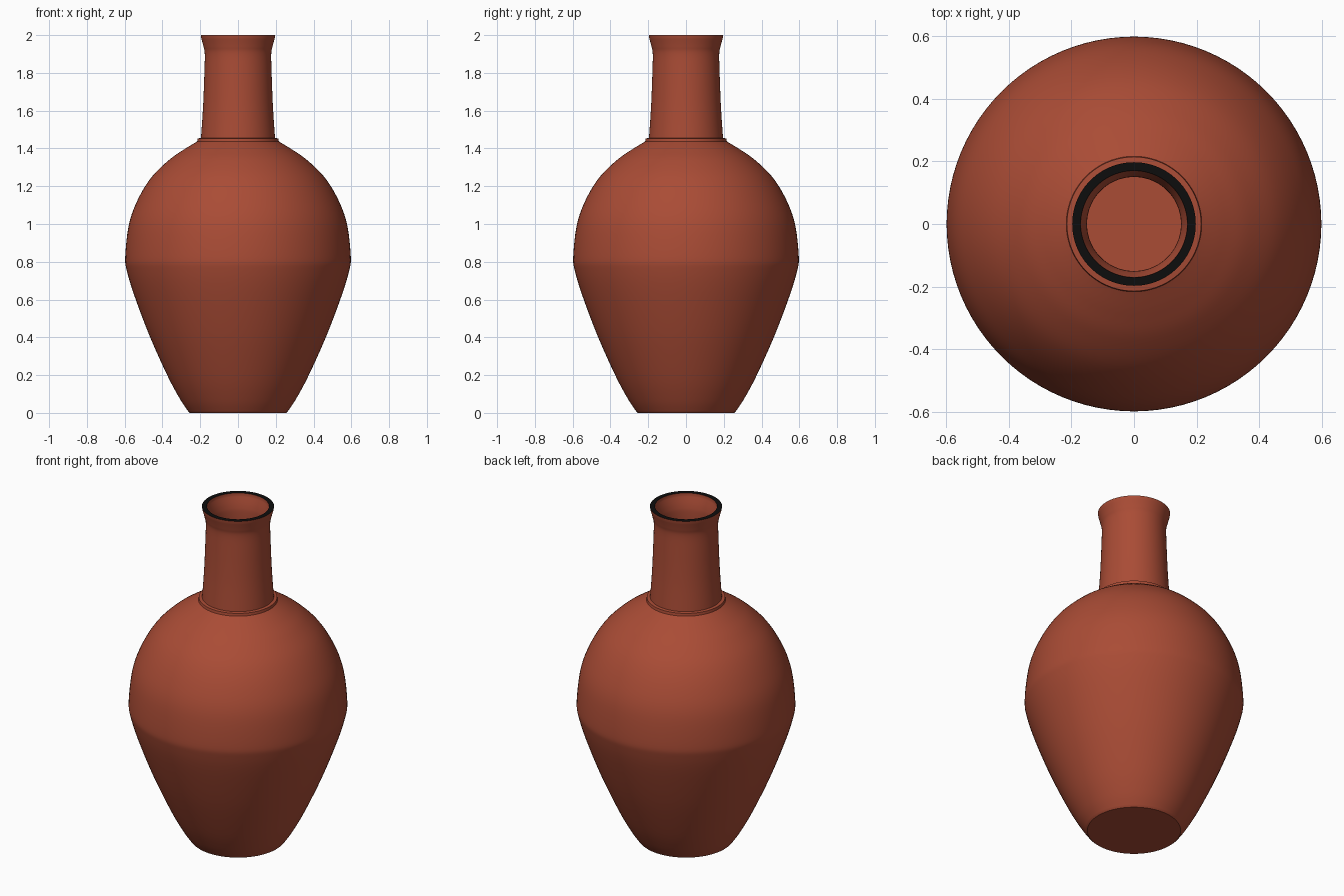
import bpy, bmesh, math

if "Cube" in bpy.data.objects:
    bpy.data.objects.remove(bpy.data.objects["Cube"])


def material(name, rgb):
    m = bpy.data.materials.new(name)
    m.diffuse_color = (*rgb, 1)
    m.use_nodes = True
    m.node_tree.nodes["Principled BSDF"].inputs["Base Color"].default_value = m.diffuse_color
    return m


clay = material("terracotta", (0.40, 0.072, 0.036))
black = material("black_rim", (0.004, 0.004, 0.004))


def smooth_curve(pts, steps=6):
    """Catmull-Rom curve through (radius, height) points."""
    p = [pts[0]] + pts + [pts[-1]]
    out = []
    for i in range(1, len(p) - 2):
        a, b, c, d = p[i - 1:i + 3]
        for s in range(steps):
            t = s / steps
            out.append(tuple(0.5 * (2 * b[k] + (c[k] - a[k]) * t
                       + (2 * a[k] - 5 * b[k] + 4 * c[k] - d[k]) * t * t
                       + (3 * b[k] - a[k] - 3 * c[k] + d[k]) * t ** 3) for k in (0, 1)))
    return out + [pts[-1]]


def lathe(name, profile, rule, n=96):
    """Spin a profile round z; points with zero radius become poles."""
    bm = bmesh.new()
    rings = []
    for r, z in profile:
        if r == 0:
            rings.append([bm.verts.new((0, 0, z))] * n)
        else:
            rings.append([bm.verts.new((r * math.cos(2 * math.pi * i / n),
                                        r * math.sin(2 * math.pi * i / n), z)) for i in range(n)])
    for a, b in zip(rings, rings[1:]):
        for i in range(n):
            j = (i + 1) % n
            f = bm.faces.new(dict.fromkeys((a[i], a[j], b[j], b[i])))
            f.material_index = rule(f)
    bmesh.ops.recalc_face_normals(bm, faces=bm.faces)
    me = bpy.data.meshes.new(name)
    bm.to_mesh(me)
    bm.free()
    me.materials.append(clay)
    me.materials.append(black)
    ob = bpy.data.objects.new(name, me)
    bpy.context.collection.objects.link(ob)
    bpy.context.view_layer.objects.active = ob
    ob.select_set(True)
    bpy.ops.object.shade_smooth_by_angle(angle=math.radians(35))
    ob.select_set(False)
    return ob


# Outer body, collar ledge, neck and flared lip
body = smooth_curve([(0.262, 0.006), (0.305, 0.07), (0.37, 0.19), (0.465, 0.4), (0.545, 0.61),
                     (0.588, 0.75), (0.597, 0.83), (0.577, 1.0), (0.53, 1.13), (0.46, 1.245),
                     (0.37, 1.335), (0.29, 1.392), (0.216, 1.437)])
neck = smooth_curve([(0.196, 1.455), (0.185, 1.62), (0.178, 1.8), (0.176, 1.9),
                     (0.183, 1.94), (0.195, 1.985)])

# Hollow inside, from the mouth down to a flat floor
inner_neck = smooth_curve([(0.17, 1.985), (0.155, 1.93), (0.15, 1.88), (0.153, 1.75), (0.165, 1.45)])
inner_body = smooth_curve([(0.2, 1.41), (0.35, 1.31), (0.5, 1.13), (0.567, 0.83), (0.515, 0.6),
                           (0.345, 0.2), (0.25, 0.04)])

profile = ([(0, 0), (0.255, 0)] + body + [(0.214, 1.453)] + neck + [(0.197, 2.0), (0.17, 2.0)]
           + inner_neck + inner_body + [(0, 0.04)])

# The flat top of the lip is black
lathe("vase", profile, lambda f: int(f.calc_center_median().z > 1.999))
